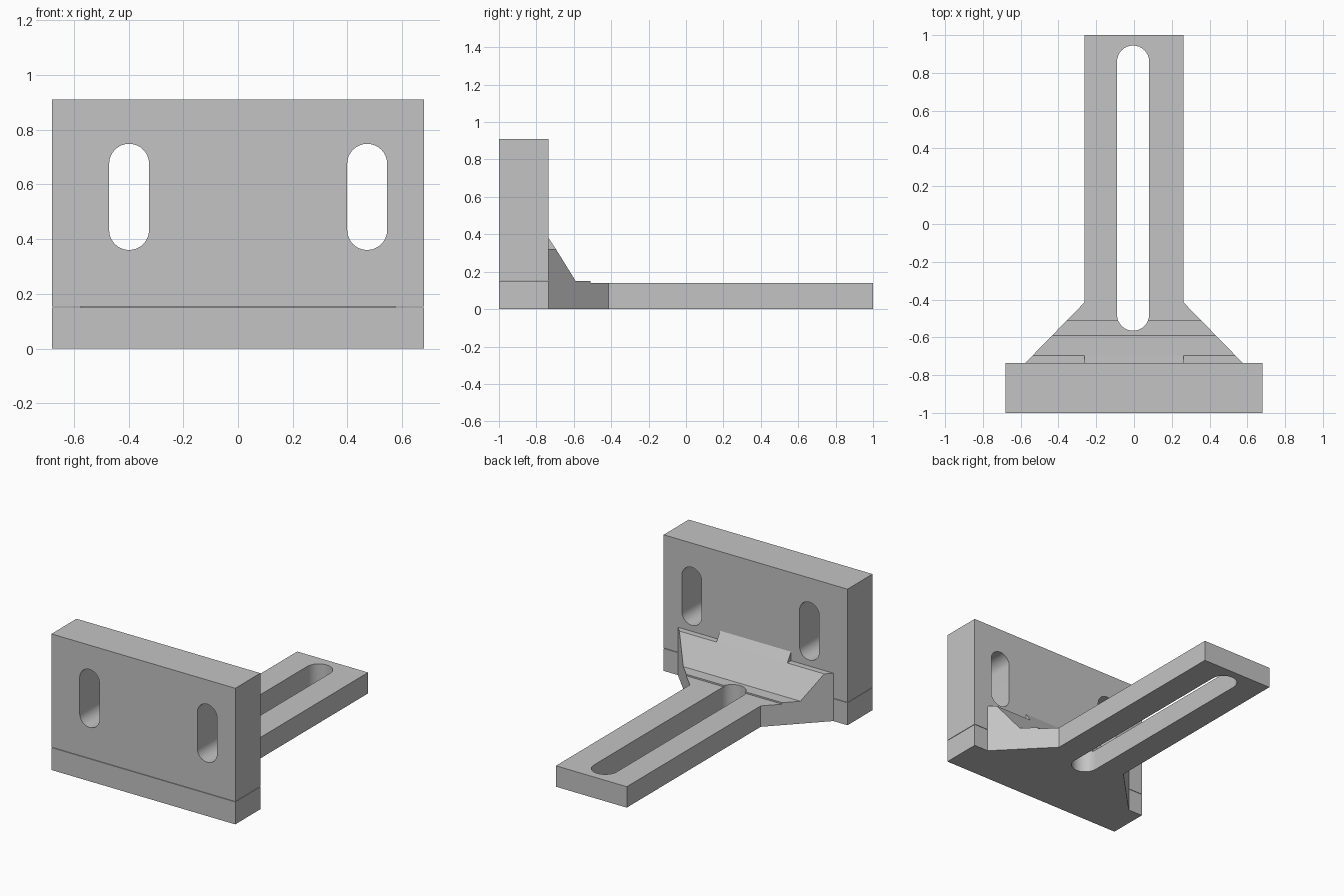
import bpy, bmesh, math
from mathutils import Vector

cube = bpy.data.objects.get("Cube")
if cube:
    bpy.data.objects.remove(cube, do_unlink=True)

GREY = (0.55, 0.55, 0.55, 1)
grey = bpy.data.materials.new("plain grey")
grey.use_nodes = True
grey.diffuse_color = GREY
grey.node_tree.nodes["Principled BSDF"].inputs["Base Color"].default_value = GREY


def prism(name, outline, offset):
    """Extrude a closed outline of 3D points along an offset."""
    bm = bmesh.new()
    face = bm.faces.new([bm.verts.new(p) for p in outline])
    ext = bmesh.ops.extrude_face_region(bm, geom=[face], use_keep_orig=True)
    moved = [g for g in ext["geom"] if isinstance(g, bmesh.types.BMVert)]
    bmesh.ops.translate(bm, verts=moved, vec=offset)
    bmesh.ops.recalc_face_normals(bm, faces=bm.faces)
    mesh = bpy.data.meshes.new(name)
    bm.to_mesh(mesh)
    bm.free()
    mesh.materials.append(grey)
    obj = bpy.data.objects.new(name, mesh)
    bpy.context.collection.objects.link(obj)
    return obj


def box(name, x, y, z):
    outline = [(-x, y[0], z[0]), (x, y[0], z[0]), (x, y[1], z[0]), (-x, y[1], z[0])]
    return prism(name, outline, Vector((0, 0, z[1] - z[0])))


def slot_outline(cx, low, high, r, steps=16):
    """Rounded slot running along its second axis."""
    pts = []
    for start, centre in ((0, high - r), (math.pi, low + r)):
        for i in range(steps + 1):
            a = start + math.pi * i / steps
            pts.append((cx + r * math.cos(a), centre + r * math.sin(a)))
    return pts


def cut(obj, cutter):
    mod = obj.modifiers.new("slot", "BOOLEAN")
    mod.operation = "DIFFERENCE"
    mod.solver = "EXACT"
    mod.object = cutter
    bpy.context.view_layer.objects.active = obj
    bpy.ops.object.modifier_apply(modifier=mod.name)


# Upright plate in two layers with a hairline seam
FRONT, BACK, SEAM = -1.0, -0.735, 0.15
lower_plate = box("lower_plate", 0.68, (FRONT, BACK), (0, SEAM))
upper_plate = box("upper_plate", 0.68, (FRONT, BACK), (SEAM + 0.003, 0.91))

# Long arm
FLARE = -0.415
arm = box("arm", 0.262, (FLARE, 1.0), (0, 0.14))

# Flared gusset: side profile whose width tapers towards the arm
profile = [(BACK, 0), (FLARE, 0), (FLARE, 0.14), (-0.51, 0.14),
           (-0.51, SEAM), (-0.59, SEAM), (-0.695, 0.32), (BACK, 0.32)]
gusset = prism("gusset", [(-1, y, z) for y, z in profile], Vector((2, 0, 0)))
for v in gusset.data.vertices:
    t = (v.co.y - BACK) / (FLARE - BACK)
    v.co.x *= 0.575 + t * (0.262 - 0.575)

# Raised ridge in the middle of the gusset
ridge = prism("gusset_ridge", [(-0.262, BACK, 0.32), (-0.262, -0.695, 0.32),
                               (-0.262, BACK, 0.38)], Vector((0.524, 0, 0)))

# Bolt slots through the upright plate
cutters = []
for x in (-0.398, 0.472):
    pts = [(a, -1.2, b) for a, b in slot_outline(x, 0.36, 0.748, 0.073)]
    cutter = prism("plate_slot_cutter", pts, Vector((0, 0.7, 0)))
    cut(upper_plate, cutter)
    cutters.append(cutter)

# Long adjusting slot through arm and gusset
pts = [(a, b, -0.2) for a, b in slot_outline(-0.005, -0.565, 0.945, 0.085)]
cutter = prism("arm_slot_cutter", pts, Vector((0, 0, 0.6)))
cut(arm, cutter)
cut(gusset, cutter)
cutters.append(cutter)

for c in cutters:
    bpy.data.objects.remove(c, do_unlink=True)

# Smooth slot ends, sharp edges elsewhere
bpy.ops.object.select_all(action="DESELECT")
for obj in (lower_plate, upper_plate, arm, gusset, ridge):
    obj.select_set(True)
bpy.context.view_layer.objects.active = arm
bpy.ops.object.shade_smooth_by_angle(angle=math.radians(30))
